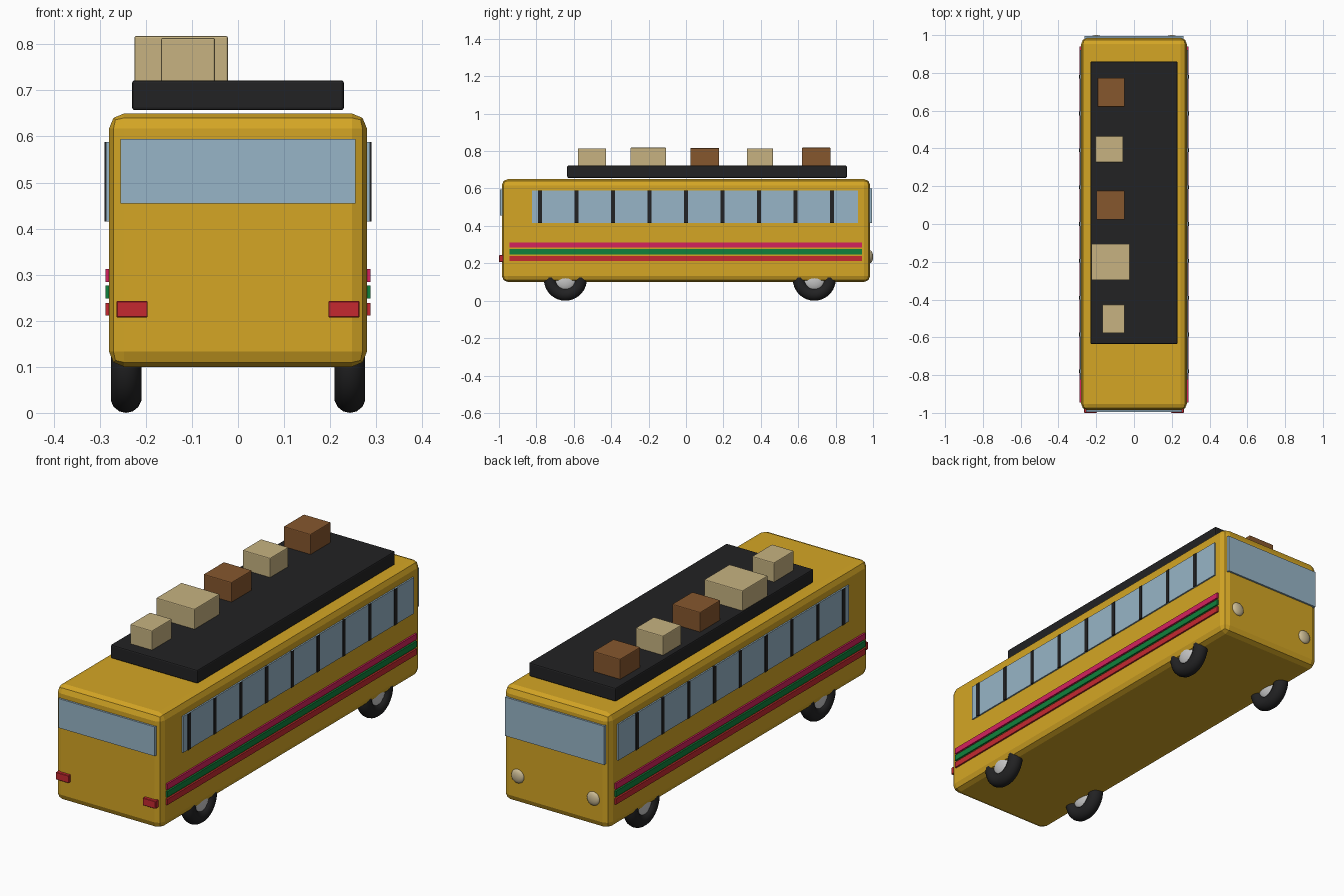
import bpy
from math import radians

old = bpy.data.objects.get("Cube")
if old:
    bpy.data.objects.remove(old, do_unlink=True)


def material(name, *rgb):
    m = bpy.data.materials.new(name)
    m.use_nodes = True
    m.diffuse_color = (*rgb, 1)
    m.node_tree.nodes["Principled BSDF"].inputs["Base Color"].default_value = (*rgb, 1)
    return m


yellow = material("yellow_paint", 0.66, 0.38, 0.018)
glass = material("blue_glass", 0.31, 0.46, 0.57)
black = material("black_rubber", 0.016, 0.016, 0.017)
tan = material("tan_canvas", 0.57, 0.45, 0.22)
brown = material("brown_leather", 0.24, 0.095, 0.027)
pink = material("pink_stripe", 0.66, 0.016, 0.11)
green = material("green_stripe", 0.005, 0.22, 0.045)
red = material("red_paint", 0.56, 0.022, 0.03)
silver = material("silver_hub", 0.6, 0.6, 0.6)
cream = material("cream_lamp", 0.6, 0.5, 0.3)


def finish(name, mat):
    ob = bpy.context.object
    ob.name = name
    ob.data.materials.append(mat)
    return ob


def box(name, mat, xs, ys, zs, bevel=0, segments=1):
    """Box between the given limits, with optional rounded edges."""
    spans = (xs, ys, zs)
    bpy.ops.mesh.primitive_cube_add(size=1, location=[sum(s) / 2 for s in spans])
    ob = finish(name, mat)
    ob.scale = [abs(s[1] - s[0]) for s in spans]
    bpy.ops.object.transform_apply(location=False, rotation=False, scale=True)
    if bevel:
        mod = ob.modifiers.new("rounded_edges", "BEVEL")
        mod.width = bevel
        mod.segments = segments
    return ob


def ball(name, mat, location, scale):
    bpy.ops.mesh.primitive_uv_sphere_add(segments=24, ring_count=12, location=location)
    ob = finish(name, mat)
    ob.scale = scale
    bpy.ops.object.shade_smooth()
    return ob


# Body and end windows
box("body", yellow, (-0.28, 0.28), (-0.985, 0.985), (0.1, 0.65), 0.033, 2)
box("rear_window", glass, (-0.255, 0.255), (-0.994, -0.98), (0.455, 0.595))
box("windshield", glass, (-0.262, 0.262), (0.98, 0.994), (0.415, 0.6))

# Parts repeated on both sides
for side, s in (("left", 1), ("right", -1)):
    box(f"{side}_window_band", glass, (0.27 * s, 0.287 * s), (-0.823, 0.92), (0.415, 0.588))
    for i in range(9):
        y = (i - 4) * 0.195
        box(f"{side}_pillar_{i + 1}", black, (0.275 * s, 0.29 * s),
            (y - 0.01, y + 0.01), (0.415, 0.588))
    for name, mat, z in (("pink", pink, 0.298), ("green", green, 0.262), ("red", red, 0.225)):
        box(f"{side}_{name}_stripe", mat, (0.275 * s, 0.288 * s),
            (-0.945, 0.94), (z - 0.014, z + 0.014))
    box(f"{side}_tail_light", red, (0.196 * s, 0.264 * s), (-1, -0.975), (0.207, 0.243), 0.002)
    ball(f"{side}_headlight", cream, (0.2 * s, 0.985, 0.235), (0.033, 0.015, 0.033))

    # Wheels
    for end, y in (("tail", -0.645), ("nose", 0.686)):
        spot = (0.243 * s, y, 0.115)
        bpy.ops.mesh.primitive_torus_add(location=spot, rotation=(0, radians(90), 0),
                                         major_radius=0.081, minor_radius=0.034,
                                         major_segments=36, minor_segments=14)
        finish(f"{side}_{end}_tyre", black)
        bpy.ops.object.shade_smooth()
        ball(f"{side}_{end}_hub", silver, spot, (0.032, 0.066, 0.066))

# Roof rack and luggage
box("roof_rack", black, (-0.23, 0.23), (-0.635, 0.86), (0.657, 0.722), 0.006, 2)
luggage = (
    (brown, (-0.193, -0.05), (0.62, 0.773), 0.818),
    (tan, (-0.204, -0.058), (0.326, 0.465), 0.814),
    (brown, (-0.199, -0.05), (0.023, 0.177), 0.816),
    (tan, (-0.225, -0.022), (-0.297, -0.106), 0.818),
    (tan, (-0.167, -0.05), (-0.578, -0.427), 0.814),
)
for i, (mat, xs, ys, top) in enumerate(luggage):
    box(f"luggage_{i + 1}", mat, xs, ys, (0.715, top), 0.004, 2)
